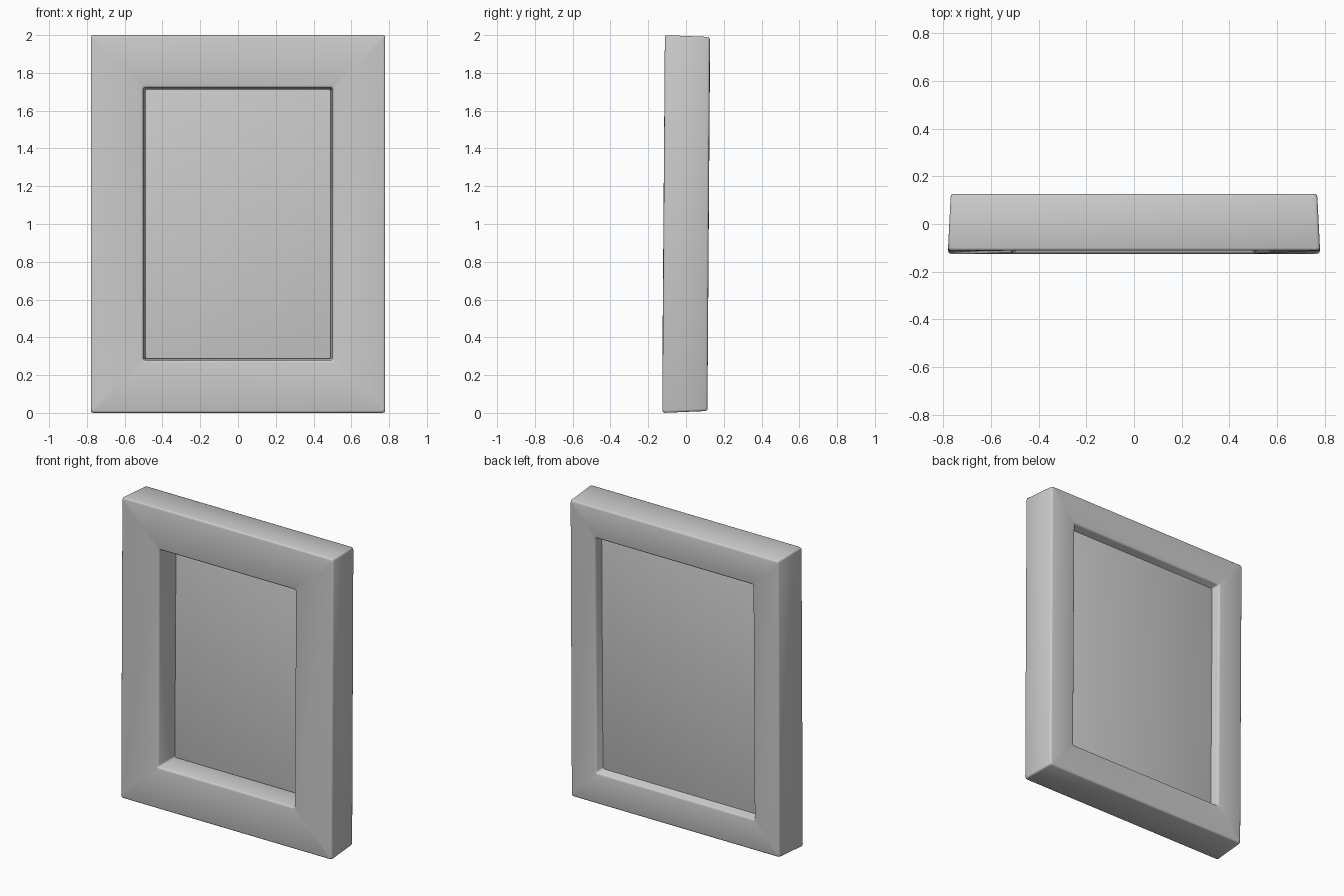
import bpy, bmesh
from math import radians

if "Cube" in bpy.data.objects:
    bpy.data.objects.remove(bpy.data.objects["Cube"])

LEAN = 0.0065   # slight backward lean at the top edge


def ring(bm, half_w, half_h, y):
    """Rectangular loop of four vertices centred on z = 1."""
    corners = [(-1, -1), (1, -1), (1, 1), (-1, 1)]
    return [bm.verts.new((sx * half_w, y + LEAN * sz, 1 + sz * half_h))
            for sx, sz in corners]


def bridge(bm, a, b):
    for i in range(4):
        j = (i + 1) % 4
        bm.faces.new((a[i], a[j], b[j], b[i]))


def finish(bm, name, bevel):
    bmesh.ops.recalc_face_normals(bm, faces=bm.faces[:])
    bmesh.ops.bevel(bm, geom=bm.edges[:], offset=bevel, segments=3,
                    profile=0.5, affect='EDGES', clamp_overlap=True)
    mesh = bpy.data.meshes.new(name)
    bm.to_mesh(mesh)
    bm.free()
    obj = bpy.data.objects.new(name, mesh)
    bpy.context.collection.objects.link(obj)
    bpy.ops.object.select_all(action='DESELECT')
    obj.select_set(True)
    bpy.context.view_layer.objects.active = obj
    bpy.ops.object.shade_smooth_by_angle(angle=radians(40))
    return obj


# Frame: closed rectangular moulding with a wider rebate at the back
bm = bmesh.new()
profile = [
    (0.490, 0.712, 0.050),    # inner lip
    (0.502, 0.722, -0.1185),  # front opening
    (0.780, 1.000, -0.1185),  # outer front
    (0.768, 0.990, 0.1200),   # outer back
    (0.582, 0.785, 0.1200),   # back opening
    (0.572, 0.775, 0.050),    # rebate seat
]
rings = [ring(bm, *p) for p in profile]
for i, r in enumerate(rings):
    bridge(bm, r, rings[(i + 1) % len(rings)])
finish(bm, "frame", 0.012)

# Panel: thin sheet seated in the rebate
bm = bmesh.new()
front = ring(bm, 0.576, 0.779, 0.045)
back = ring(bm, 0.576, 0.779, 0.062)
bridge(bm, front, back)
bm.faces.new(front)
bm.faces.new(back)
finish(bm, "picture_panel", 0.002)
